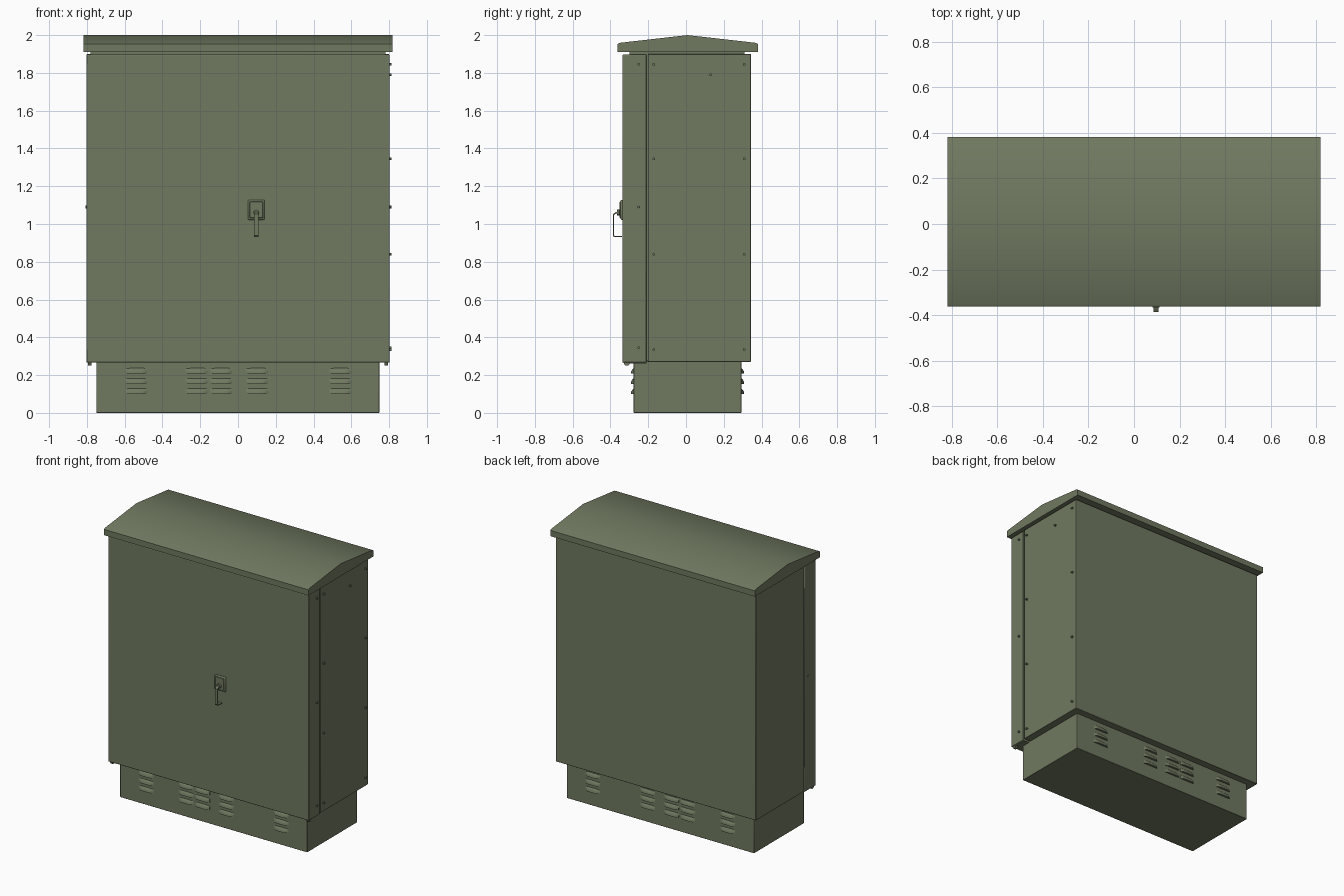
import bpy, bmesh, math
from mathutils import Matrix, Vector

if "Cube" in bpy.data.objects:
    bpy.data.objects.remove(bpy.data.objects["Cube"], do_unlink=True)

# Single painted-metal colour
paint = bpy.data.materials.new("olive_green_paint")
paint.use_nodes = True
OLIVE = (0.162, 0.191, 0.118, 1)
paint.diffuse_color = OLIVE
bsdf = paint.node_tree.nodes["Principled BSDF"]
bsdf.inputs["Base Color"].default_value = OLIVE
bsdf.inputs["Roughness"].default_value = 0.6


def finish(name, bm, bevel=0, segments=2):
    bmesh.ops.recalc_face_normals(bm, faces=bm.faces)
    mesh = bpy.data.meshes.new(name)
    bm.to_mesh(mesh)
    bm.free()
    mesh.materials.append(paint)
    ob = bpy.data.objects.new(name, mesh)
    bpy.context.collection.objects.link(ob)
    if bevel:
        mod = ob.modifiers.new("soft_edges", "BEVEL")
        mod.width, mod.segments, mod.limit_method = bevel, segments, "ANGLE"
    bpy.ops.object.select_all(action="DESELECT")
    ob.select_set(True)
    bpy.context.view_layer.objects.active = ob
    bpy.ops.object.shade_smooth_by_angle(angle=math.radians(30))
    return ob


def box(name, x, y, z, bevel=0):
    """Box from (min, max) ranges."""
    bm = bmesh.new()
    size = [r[1] - r[0] for r in (x, y, z)]
    mid = Vector([(r[0] + r[1]) / 2 for r in (x, y, z)])
    bmesh.ops.create_cube(bm, size=1, matrix=Matrix.Translation(mid) @ Matrix.Diagonal((*size, 1)))
    return finish(name, bm, bevel)


def loft(bm, sections):
    """Closed solid through matching loops of points."""
    rings = [[bm.verts.new(p) for p in s] for s in sections]
    for a, b in zip(rings, rings[1:]):
        for i in range(len(a)):
            j = (i + 1) % len(a)
            bm.faces.new((a[i], a[j], b[j], b[i]))
    bm.faces.new(rings[0])
    bm.faces.new(rings[-1][::-1])


def prism(name, x, profile, bevel=0):
    """Extrude a (y, z) profile along x."""
    bm = bmesh.new()
    loft(bm, [[(px, y, z) for y, z in profile] for px in x])
    return finish(name, bm, bevel)


def discs(name, places, radius, depth, axis):
    """Short cylinders facing along x or y."""
    bm = bmesh.new()
    turn = Matrix.Rotation(math.pi / 2, 4, "Y" if axis == "x" else "X")
    for p in places:
        bmesh.ops.create_cone(bm, cap_ends=True, segments=12, radius1=radius, radius2=radius,
                              depth=depth, matrix=Matrix.Translation(p) @ turn)
    return finish(name, bm)


# Cabinet shell, recessed seam and front door
box("plinth", (-0.75, 0.748), (-0.277, 0.293), (0, 0.275), 0.003)
box("rear_housing", (-0.8, 0.8), (-0.202, 0.344), (0.27, 1.9), 0.003)
box("door_seam", (-0.785, 0.785), (-0.23, -0.19), (0.275, 1.895))
box("front_door", (-0.803, 0.802), (-0.336, -0.209), (0.266, 1.897), 0.004)
box("roof_neck", (-0.78, 0.78), (-0.3, 0.31), (1.89, 1.92))

# Gabled roof with a low ridge
prism("roof", (-0.818, 0.818),
      [(-0.363, 1.91), (-0.363, 1.952), (-0.352, 1.959), (0.008, 2.0),
       (0.371, 1.959), (0.382, 1.952), (0.382, 1.91)])

# Small tabs under the door corners
for side, sx in (("left", 1), ("right", -1)):
    prism(side + "_door_tab", (sx * 0.775, sx * 0.795),
          [(-0.332, 0.27), (-0.322, 0.25), (-0.305, 0.25), (-0.295, 0.262), (-0.21, 0.262), (-0.21, 0.27)])

# Pressed louvres on both long sides of the plinth
HOOD = [(-0.004, 0), (0.015, 0), (0.013, 0.012), (0.007, 0.023), (-0.004, 0.032)]


def louvres(name, wall, out):
    bm = bmesh.new()
    for cx in (-0.54, -0.22, -0.09, 0.1, 0.54):
        for row in range(3):
            z = 0.1 + row * 0.054
            loft(bm, [[(cx + t * 0.058, wall + out * (o * s if o > 0 else o), z + h) for o, h in HOOD]
                      for t, s in ((-1, 0.1), (-0.75, 0.8), (-0.5, 1), (0.5, 1), (0.75, 0.8), (1, 0.1))])
    finish(name, bm)


louvres("front_louvres", -0.277, -1)
louvres("back_louvres", 0.293, 1)

# Side fixings
rear = [(y, z) for y in (-0.17, 0.308) for z in (0.335, 0.84, 1.345, 1.845)]
hinge = [(-0.25, z) for z in (0.345, 1.09, 1.845)]
discs("left_side_bolts", [(0.804, y, z) for y, z in rear + hinge + [(0.13, 1.79)]], 0.007, 0.018, "x")
discs("right_side_bolt", [(-0.803, -0.25, 1.09)], 0.007, 0.01, "x")

# Lock plate, boss and bent-strip lever
box("lock_plate", (0.053, 0.141), (-0.346, -0.33), (1.022, 1.128), 0.006)
box("lock_cover", (0.062, 0.132), (-0.351, -0.34), (1.032, 1.118), 0.003)
discs("lock_boss", [(0.097, -0.354, 1.06)], 0.016, 0.024, "y")
lever = [(-0.358, 1.066), (-0.374, 1.062), (-0.387, 1.052), (-0.387, 0.938), (-0.382, 0.931), (-0.338, 0.931)]
inner = [(-0.338, 0.937), (-0.379, 0.937), (-0.381, 0.941), (-0.381, 1.046), (-0.372, 1.054), (-0.358, 1.056)]
prism("lock_lever", (0.086, 0.108), lever + inner)
